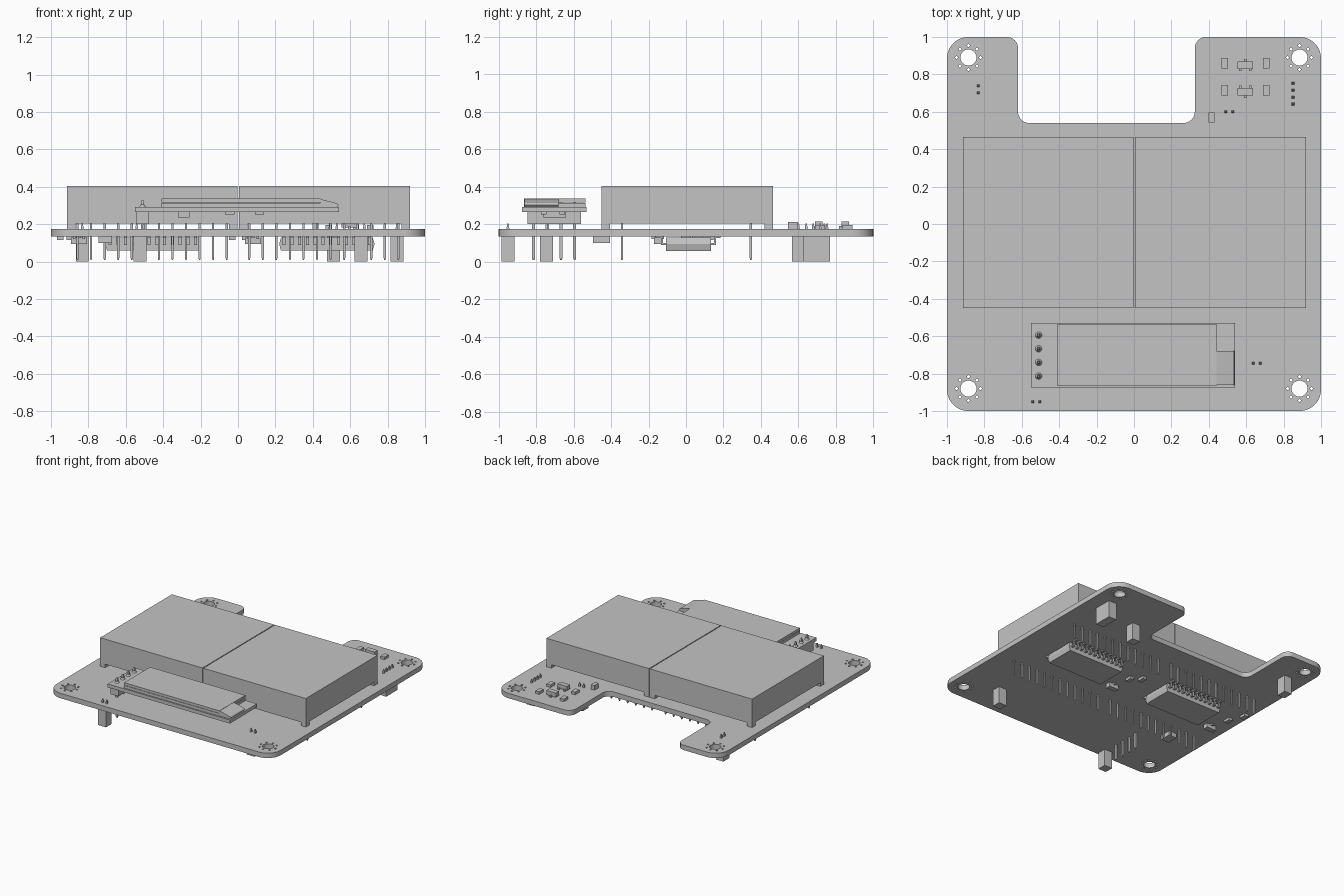
import bpy, bmesh
from math import sin, cos, pi, radians
from mathutils import Vector, Matrix

if "Cube" in bpy.data.objects:
    bpy.data.objects.remove(bpy.data.objects["Cube"], do_unlink=True)

grey = bpy.data.materials.new("plain grey")
grey.use_nodes = True
grey.diffuse_color = (0.55, 0.55, 0.55, 1)
grey.node_tree.nodes["Principled BSDF"].inputs["Base Color"].default_value = grey.diffuse_color

TOP, BOTTOM = 0.175, 0.135   # faces of the main board


def add_object(name, mesh):
    mesh.materials.clear()
    mesh.materials.append(grey)
    ob = bpy.data.objects.new(name, mesh)
    bpy.context.collection.objects.link(ob)
    return ob


def finish(name, bm):
    bmesh.ops.recalc_face_normals(bm, faces=bm.faces)
    mesh = bpy.data.meshes.new(name)
    bm.to_mesh(mesh)
    bm.free()
    return add_object(name, mesh)


def box(bm, x0, x1, y0, y1, z0, z1):
    size = Matrix.Diagonal((x1 - x0, y1 - y0, z1 - z0, 1))
    centre = Vector((x0 + x1, y0 + y1, z0 + z1)) / 2
    bmesh.ops.create_cube(bm, size=1, matrix=Matrix.Translation(centre) @ size)


def block(bm, x, y, w, d, z0, z1):
    box(bm, x - w / 2, x + w / 2, y - d / 2, y + d / 2, z0, z1)


def pin(bm, x, y, z0, z1, r=0.008, tip=0.012):
    # square shaft with tapered ends
    for a, b, r1, r2 in ((z0, z0 + tip, r / 2, r), (z0 + tip, z1 - tip, r, r), (z1 - tip, z1, r, r / 2)):
        m = Matrix.Translation((x, y, (a + b) / 2)) @ Matrix.Rotation(pi / 4, 4, 'Z')
        bmesh.ops.create_cone(bm, cap_ends=True, segments=4, radius1=r1 * 1.41,
                              radius2=r2 * 1.41, depth=b - a, matrix=m)


def extrude_profile(bm, points, y0, y1):
    # xz outline pushed along y
    face = bm.faces.new([bm.verts.new((x, y0, z)) for x, z in points])
    out = bmesh.ops.extrude_face_region(bm, geom=[face])["geom"]
    bmesh.ops.translate(bm, vec=(0, y1 - y0, 0),
                        verts=[v for v in out if isinstance(v, bmesh.types.BMVert)])


def rounded(corners, steps=8):
    pts = []
    for i, (x, y, r) in enumerate(corners):
        p = Vector((x, y))
        a = (Vector(corners[i - 1][:2]) - p).normalized()
        b = (Vector(corners[(i + 1) % len(corners)][:2]) - p).normalized()
        for k in range(steps + 1):
            t = k / steps * pi / 2
            pts.append(p + a * r * (1 - sin(t)) + b * r * (1 - cos(t)))
    return pts


def circle(x, y, r, n):
    return [Vector((x + r * cos(2 * pi * k / n), y + r * sin(2 * pi * k / n))) for k in range(n)]


# Main board: notched outline with mounting holes ringed by small vias
outline = [(-1, -1, 0.115), (1, -1, 0.115), (1, 1, 0.115), (0.325, 1, 0.06),
           (0.325, 0.54, 0.06), (-0.62, 0.54, 0.06), (-0.62, 1, 0.06), (-1, 1, 0.115)]
loops = [rounded(outline)]
for x in (-0.885, 0.885):
    for y in (-0.88, 0.89):
        loops.append(circle(x, y, 0.043, 24))
        for k in range(8):
            loops.append(circle(x + 0.064 * cos(k * pi / 4), y + 0.064 * sin(k * pi / 4), 0.008, 8))
curve = bpy.data.curves.new("board_outline", 'CURVE')
curve.dimensions = '2D'
curve.fill_mode = 'BOTH'
curve.extrude = (TOP - BOTTOM) / 2
for loop in loops:
    sp = curve.splines.new('POLY')
    sp.points.add(len(loop) - 1)
    for point, p in zip(sp.points, loop):
        point.co = (p.x, p.y, 0, 1)
    sp.use_cyclic_u = True
helper = bpy.data.objects.new("board_outline", curve)
bpy.context.collection.objects.link(helper)
bpy.context.view_layer.update()
mesh = bpy.data.meshes.new_from_object(helper.evaluated_get(bpy.context.evaluated_depsgraph_get()))
bpy.data.objects.remove(helper, do_unlink=True)
board = add_object("main_board", mesh)
board.location.z = (TOP + BOTTOM) / 2

# Two display blocks on corner feet, each with two rows of pins
for name, x0, x1, first in (("right", -0.915, -0.002, -0.858), ("left", 0.005, 0.92, 0.06)):
    bm = bmesh.new()
    box(bm, x0, x1, -0.45, 0.465, 0.203, 0.405)
    for fx in (x0, x1 - 0.045):
        for fy in (-0.45, 0.42):
            box(bm, fx, fx + 0.045, fy, fy + 0.045, TOP, 0.203)
    finish(name + "_display_block", bm)
    bm = bmesh.new()
    for k in range(12):
        for y in (-0.342, 0.346):
            pin(bm, first + k * 0.0725, y, 0.008, 0.21, 0.006)
    finish(name + "_display_pins", bm)

# Wide driver chips under the board, with bent leads along both sides
for name, cx in (("right", -0.455), ("left", 0.475)):
    bm = bmesh.new()
    extrude_profile(bm, [(cx - 0.255, 0.095), (cx - 0.245, 0.058), (cx + 0.245, 0.058),
                         (cx + 0.255, 0.095), (cx + 0.245, 0.128), (cx - 0.245, 0.128)], -0.107, 0.133)
    finish(name + "_driver_chip", bm)
    bm = bmesh.new()
    for k in range(12):
        x = cx - 0.229 + k * 0.0416
        for s in (-1, 1):
            block(bm, x, 0.013 + s * 0.13, 0.016, 0.025, 0.09, 0.1)
            block(bm, x, 0.013 + s * 0.141, 0.016, 0.01, 0.09, BOTTOM)
            block(bm, x, 0.013 + s * 0.155, 0.016, 0.03, 0.125, BOTTOM)
    finish(name + "_chip_leads", bm)

# Small screen module standing on its header
bm = bmesh.new()
box(bm, -0.55, 0.54, -0.875, -0.53, 0.264, 0.292)
finish("screen_board", bm)
bm = bmesh.new()
box(bm, -0.41, 0.44, -0.865, -0.535, 0.292, 0.314)
box(bm, -0.41, 0.44, -0.865, -0.535, 0.316, 0.336)
finish("screen_glass", bm)
bm = bmesh.new()
extrude_profile(bm, [(0.44, 0.334), (0.53, 0.312), (0.538, 0.303), (0.53, 0.293), (0.44, 0.293)],
                -0.862, -0.68)
finish("screen_ribbon", bm)
bm = bmesh.new()
for x, y, w, d, z in ((-0.29, -0.7, 0.06, 0.12, 0.235), (-0.045, -0.66, 0.05, 0.03, 0.252),
                      (0.115, -0.66, 0.05, 0.03, 0.252), (-0.045, -0.76, 0.05, 0.03, 0.252),
                      (0.115, -0.76, 0.05, 0.03, 0.252)):
    block(bm, x, y, w, d, z, 0.264)
finish("screen_board_parts", bm)
bm = bmesh.new()
box(bm, -0.545, -0.475, -0.845, -0.56, 0.2, 0.264)
finish("screen_header", bm)
bm = bmesh.new()
for k in range(4):
    pin(bm, -0.51, -0.813 + k * 0.073, 0.008, 0.33)
    bmesh.ops.create_cone(bm, cap_ends=True, segments=12, radius1=0.018, radius2=0.01, depth=0.012,
                          matrix=Matrix.Translation((-0.51, -0.813 + k * 0.073, 0.298)))
finish("screen_header_pins", bm)

# Cable sockets under the board, their pin tips showing on top
sockets = [("battery", 0.85, 0.697, 0.07, 0.145, 4, 'Y'), ("back", 0.51, 0.6, 0.07, 0.07, 2, 'X'),
           ("side", 0.657, -0.744, 0.07, 0.07, 2, 'X'), ("front", -0.523, -0.95, 0.07, 0.07, 2, 'X'),
           ("corner", -0.833, 0.72, 0.066, 0.08, 2, 'Y')]
for name, x, y, w, d, count, axis in sockets:
    bm = bmesh.new()
    block(bm, x, y, w, d, 0, BOTTOM)
    for k in range(count):
        off = (k - (count - 1) / 2) * 0.037
        pin(bm, x + off * (axis == 'X'), y + off * (axis == 'Y'), 0.1, 0.205, 0.007, 0.025)
    finish(name + "_socket", bm)


def transistor(bm, x, y, z, s, flip):
    # body and three feet; s is +1 above the board and -1 below it
    lo, hi = sorted((z + s * 0.006, z + s * 0.04))
    block(bm, x, y, 0.085, 0.04, lo, hi)
    for fx, fy in ((-0.026, -flip), (0.026, -flip), (0, flip)):
        a, b = sorted((z, z + s * 0.014))
        block(bm, x + fx, y + fy * 0.022, 0.014, 0.022, a, b)


# Small surface parts on top
bm = bmesh.new()
transistor(bm, 0.595, 0.85, TOP, 1, 1)
transistor(bm, 0.595, 0.708, TOP, 1, -1)
finish("top_transistors", bm)
bm = bmesh.new()
for x in (0.486, 0.706):
    for y in (0.86, 0.715):
        block(bm, x, y, 0.035, 0.055, TOP, 0.196)
block(bm, 0.415, 0.57, 0.033, 0.053, TOP, 0.212)
finish("top_resistors", bm)

# Small surface parts underneath
bm = bmesh.new()
for x, y in ((-0.85, -0.15), (0.08, -0.15)):
    transistor(bm, x, y, BOTTOM, -1, 1)
for x, y in ((-0.9, 0.0), (-0.95, 0.12), (0.04, 0.0), (-0.03, 0.06)):
    block(bm, x, y, 0.035, 0.055, 0.115, BOTTOM)
block(bm, -0.71, -0.45, 0.07, 0.09, 0.1, BOTTOM)
finish("underside_parts", bm)
